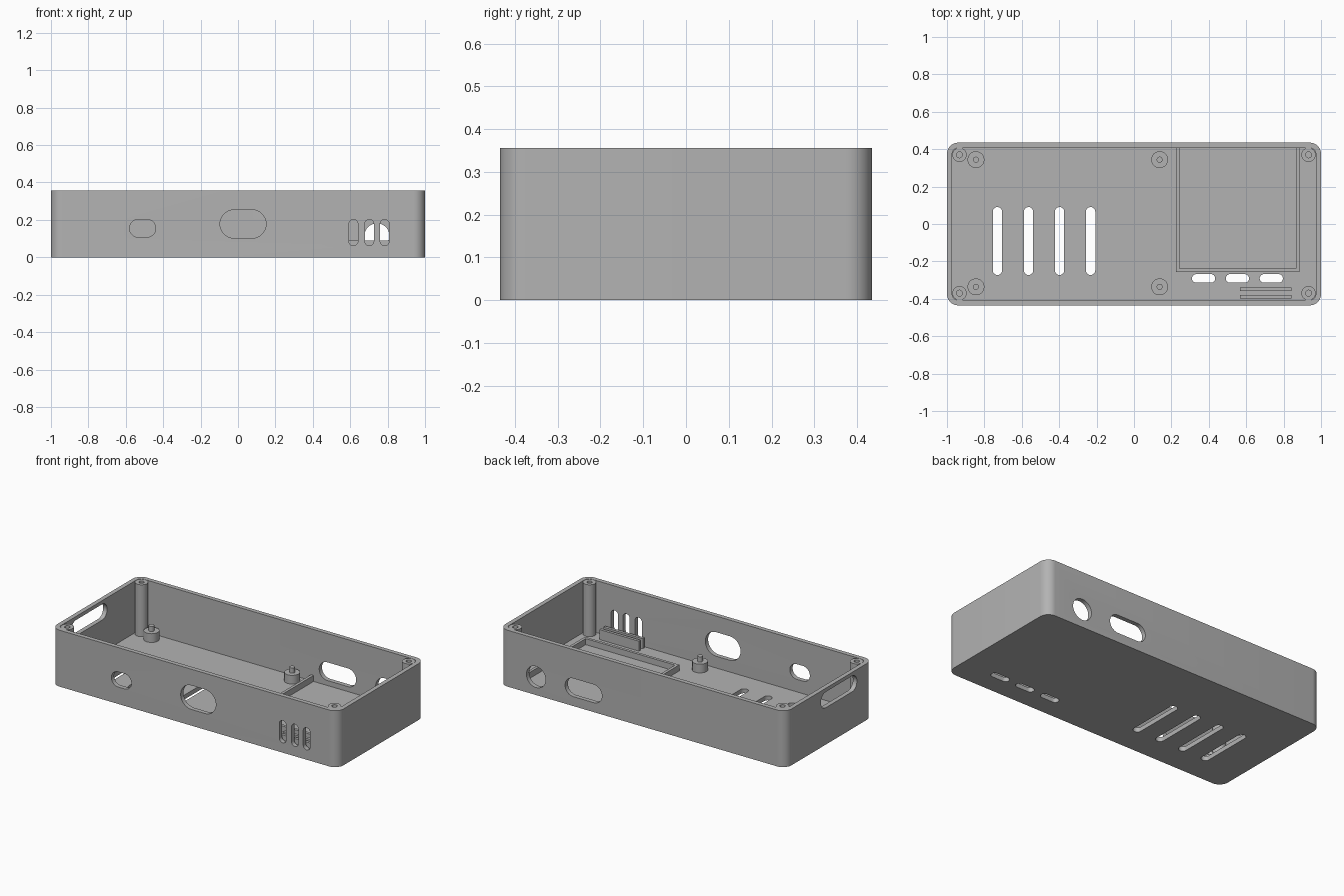
import bpy, bmesh, math
from mathutils import Matrix, Vector

cube = bpy.data.objects.get("Cube")
if cube:
    bpy.data.objects.remove(cube, do_unlink=True)

W, D, H = 2.0, 0.87, 0.356       # outer size
WALL, FLOOR = 0.028, 0.028

grey = bpy.data.materials.new("plain grey")
grey.use_nodes = True
colour = (0.45, 0.45, 0.45, 1)
grey.diffuse_color = colour
grey.node_tree.nodes["Principled BSDF"].inputs["Base Color"].default_value = colour

TURN = {"Z": Matrix(),
        "Y": Matrix.Rotation(math.radians(90), 4, "X"),
        "X": Matrix.Rotation(math.radians(90), 4, "Z") @ Matrix.Rotation(math.radians(90), 4, "X")}


def prism(name, size, radius, depth, centre, axis="Z", steps=10):
    """Rounded rectangle (or circle) extruded along an axis, centred on a point."""
    bm = bmesh.new()
    outline = []
    for i, (sx, sy) in enumerate([(1, 1), (-1, 1), (-1, -1), (1, -1)]):
        cx, cy = sx * (size[0] / 2 - radius), sy * (size[1] / 2 - radius)
        for k in range(steps + 1 if radius else 1):
            a = math.radians(90) * (i + k / steps)
            p = Vector((cx + radius * math.cos(a), cy + radius * math.sin(a), -depth / 2))
            outline.append(bm.verts.new(p))
    bmesh.ops.remove_doubles(bm, verts=outline, dist=1e-5)
    base = bm.faces.new([v for v in outline if v.is_valid])
    top = bmesh.ops.extrude_face_region(bm, geom=[base])["geom"]
    bmesh.ops.translate(bm, verts=[g for g in top if isinstance(g, bmesh.types.BMVert)],
                        vec=(0, 0, depth))
    bmesh.ops.recalc_face_normals(bm, faces=bm.faces)
    bm.transform(Matrix.Translation(centre) @ TURN[axis])
    mesh = bpy.data.meshes.new(name)
    bm.to_mesh(mesh)
    bm.free()
    mesh.materials.append(grey)
    ob = bpy.data.objects.new(name, mesh)
    bpy.context.collection.objects.link(ob)
    return ob


def rod(name, radius, z0, z1, x, y):
    return prism(name, (2 * radius, 2 * radius), radius, z1 - z0, (x, y, (z0 + z1) / 2), steps=8)


def block(name, x0, x1, y0, y1, z0, z1):
    return prism(name, (x1 - x0, y1 - y0), 0, z1 - z0,
                 ((x0 + x1) / 2, (y0 + y1) / 2, (z0 + z1) / 2))


def select(ob):
    bpy.ops.object.select_all(action="DESELECT")
    ob.select_set(True)
    bpy.context.view_layer.objects.active = ob


def cut(ob, cutter):
    select(ob)
    mod = ob.modifiers.new("cut", "BOOLEAN")
    mod.operation, mod.solver, mod.object = "DIFFERENCE", "EXACT", cutter
    bpy.ops.object.modifier_apply(modifier=mod.name)
    bpy.data.objects.remove(cutter, do_unlink=True)


def slot(ob, width, height, centre, axis):
    """Cut a round-ended opening through a wall or the floor."""
    cut(ob, prism("slot_cutter", (width, height), min(width, height) / 2 - 1e-4, 0.15, centre, axis))


# Open case with rounded corners
case = prism("case", (W, D), 0.06, H, (0, 0, H / 2))
cut(case, prism("cavity", (W - 2 * WALL, D - 2 * WALL), 0.032, H, (0, 0, H / 2 + FLOOR)))

# Front wall openings
front, back = -D / 2, D / 2
slot(case, 0.14, 0.096, (-0.51, front, 0.155), "Y")
slot(case, 0.246, 0.152, (0.027, front, 0.178), "Y")
for x in (0.617, 0.702, 0.784):
    slot(case, 0.048, 0.14, (x, front, 0.132), "Y")

# Back wall and end wall openings
slot(case, 0.134, 0.134, (0.743, back, 0.114), "Y")
slot(case, 0.258, 0.115, (0.411, back, 0.117), "Y")
slot(case, 0.36, 0.1, (-W / 2, -0.097, 0.283), "X")

# Floor vents
for i in range(4):
    slot(case, 0.05, 0.363, (-0.73 + i * 0.166, -0.091, 0), "Z")
for i in range(3):
    slot(case, 0.124, 0.046, (0.372 + i * 0.181, -0.291, 0), "Z")
parts = [case]

# Screw columns in the corners
for sx, end in ((-1, "right"), (1, "left")):
    for sy, side in ((-1, "front"), (1, "back")):
        x, y = sx * 0.933, sy * 0.37
        column = rod(f"screw_column_{side}_{end}", 0.038, FLOOR - 0.005, H - 0.001, x, y)
        cut(column, rod("screw_hole", 0.016, 0.1, H + 0.1, x, y))
        parts.append(column)

# Board standoffs with locating pins
for x, end in ((-0.845, "right"), (0.137, "left")):
    for y, side in ((-0.336, "front"), (0.344, "back")):
        parts.append(rod(f"standoff_{side}_{end}", 0.045, FLOOR - 0.005, 0.083, x, y))
        parts.append(rod(f"standoff_pin_{side}_{end}", 0.016, 0.08, 0.116, x, y))

# Low tray walls reaching the back wall
x0, x1, y0, y1, t = 0.225, 0.885, -0.256, D / 2 - WALL + 0.005, 0.018
low, high = FLOOR - 0.005, 0.066
parts += [block("tray_wall_front", x0, x1, y0, y0 + t, low, high),
          block("tray_wall_right", x0, x0 + t, y0 + t, y1, low, high),
          block("tray_wall_left", x1 - t, x1, y0 + t, y1, low, high)]

# Pair of rails behind the front vents
for name, y in (("rail_inner", -0.349), ("rail_outer", -0.389)):
    parts.append(block(name, 0.567, 0.843, y - 0.009, y + 0.009, low, 0.091))

for ob in parts:
    select(ob)
    bpy.ops.object.shade_smooth_by_angle(angle=math.radians(30))
